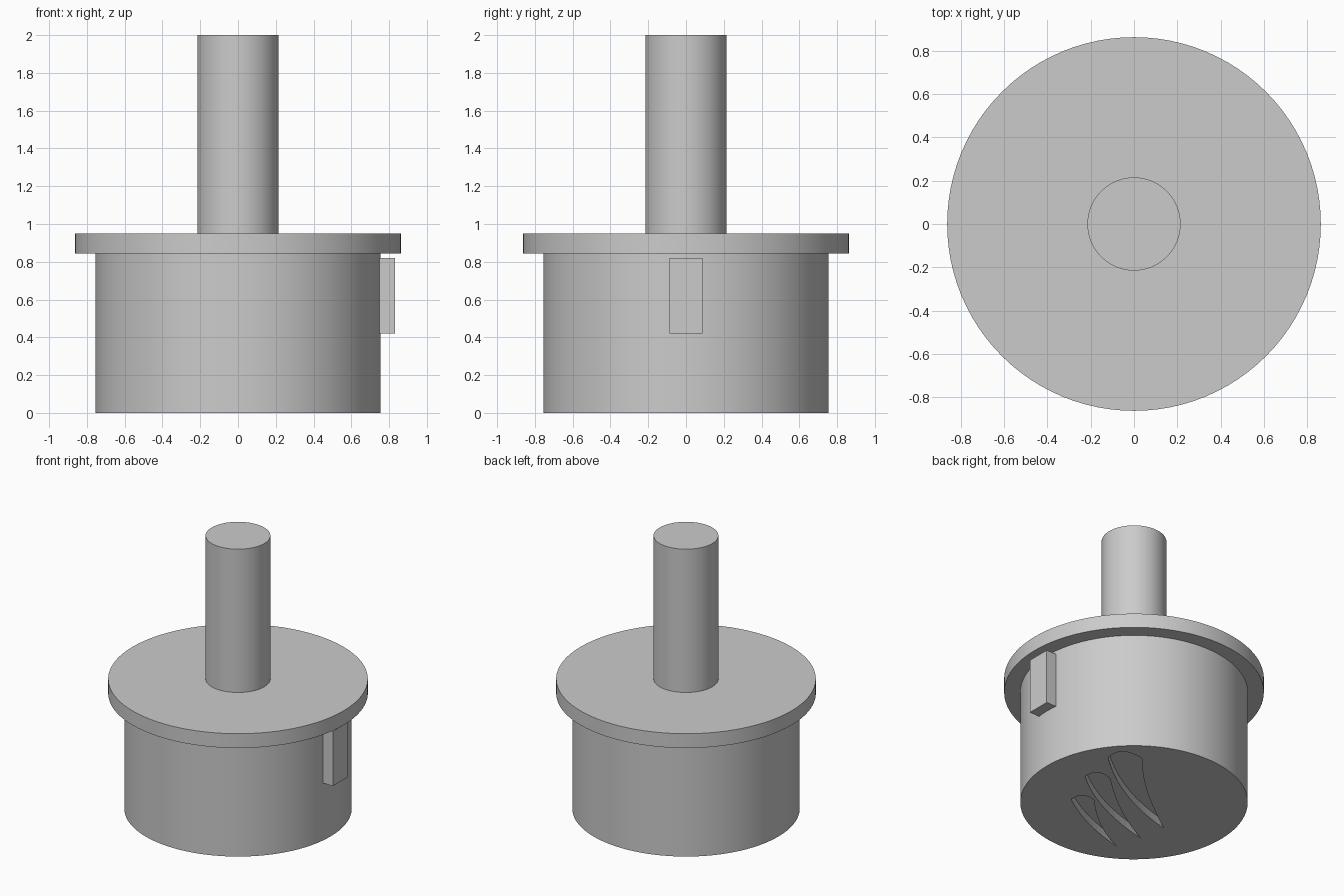
import bpy
import bmesh
from math import radians
from mathutils import Vector

if "Cube" in bpy.data.objects:
    bpy.data.objects.remove(bpy.data.objects["Cube"], do_unlink=True)

# One plain grey for the whole stamp
grey = bpy.data.materials.new("plain_grey")
grey.use_nodes = True
grey.diffuse_color = (0.6, 0.6, 0.6, 1)
grey.node_tree.nodes["Principled BSDF"].inputs["Base Color"].default_value = (0.6, 0.6, 0.6, 1)


def disc(name, radius, bottom, top):
    """Upright smooth cylinder between two heights."""
    bpy.ops.mesh.primitive_cylinder_add(
        vertices=96, radius=radius, depth=top - bottom, location=(0, 0, (bottom + top) / 2))
    obj = bpy.context.object
    obj.name = name
    obj.data.materials.append(grey)
    bpy.ops.object.shade_smooth_by_angle(angle=radians(30))
    return obj


def arc(start, middle, end, steps=12):
    """Points of a parabola through three points, leaving out the last."""
    start, middle, end = Vector(start), Vector(middle), Vector(end)
    control = 2 * middle - (start + end) / 2
    return [start * (1 - t) ** 2 + control * 2 * t * (1 - t) + end * t * t
            for t in (i / steps for i in range(steps))]


body = disc("body", 0.755, 0, 0.845)
disc("flange", 0.862, 0.845, 0.95)
disc("handle", 0.215, 0.95, 2)

# Locating key on the left side of the body
bpy.ops.mesh.primitive_cube_add(size=1, location=(0.78, 0, 0.62))
key = bpy.context.object
key.name = "locating_key"
key.dimensions = (0.1, 0.175, 0.4)
key.data.materials.append(grey)

# Claw slashes: first corner, rounded end, second corner, inner edge, tip, outer edge
slashes = [
    [(0.04, -0.417), (0.093, -0.34), (0.026, -0.265),
     (-0.3, -0.22), (-0.583, -0.113), (-0.29, -0.295)],
    [(0.344, -0.325), (0.397, -0.24), (0.318, -0.159),
     (-0.1, -0.085), (-0.477, 0.046), (-0.08, -0.195)],
    [(0.596, -0.172), (0.675, -0.07), (0.583, 0.053),
     (0.159, 0.086), (-0.344, 0.199), (0.093, -0.045)],
]
depth = 0.06
bm = bmesh.new()
for a, crown, b, inner, tip, outer in slashes:
    outline = arc(a, crown, b) + arc(b, inner, tip) + arc(tip, outer, a)
    face = bm.faces.new([bm.verts.new((p.x, p.y, -0.1)) for p in outline])
    grown = bmesh.ops.extrude_face_region(bm, geom=[face])
    for v in grown["geom"]:
        if isinstance(v, bmesh.types.BMVert):
            v.co.z = depth
bmesh.ops.recalc_face_normals(bm, faces=bm.faces)
mesh = bpy.data.meshes.new("slash_cutter")
bm.to_mesh(mesh)
bm.free()
mesh.materials.append(grey)
cutter = bpy.data.objects.new("slash_cutter", mesh)
cutter.rotation_euler.z = radians(50)
bpy.context.collection.objects.link(cutter)
cutter.hide_render = True
cutter.hide_viewport = False
cutter.display_type = 'WIRE'

# Sink the slashes into the underside, then drop the cutter
cut = body.modifiers.new("slashes", 'BOOLEAN')
cut.operation = 'DIFFERENCE'
cut.solver = 'EXACT'
cut.object = cutter
bpy.context.view_layer.objects.active = body
bpy.ops.object.select_all(action='DESELECT')
body.select_set(True)
bpy.context.view_layer.update()
bpy.ops.object.modifier_apply(modifier=cut.name)
bpy.data.objects.remove(cutter, do_unlink=True)
bpy.ops.object.shade_smooth_by_angle(angle=radians(30))
